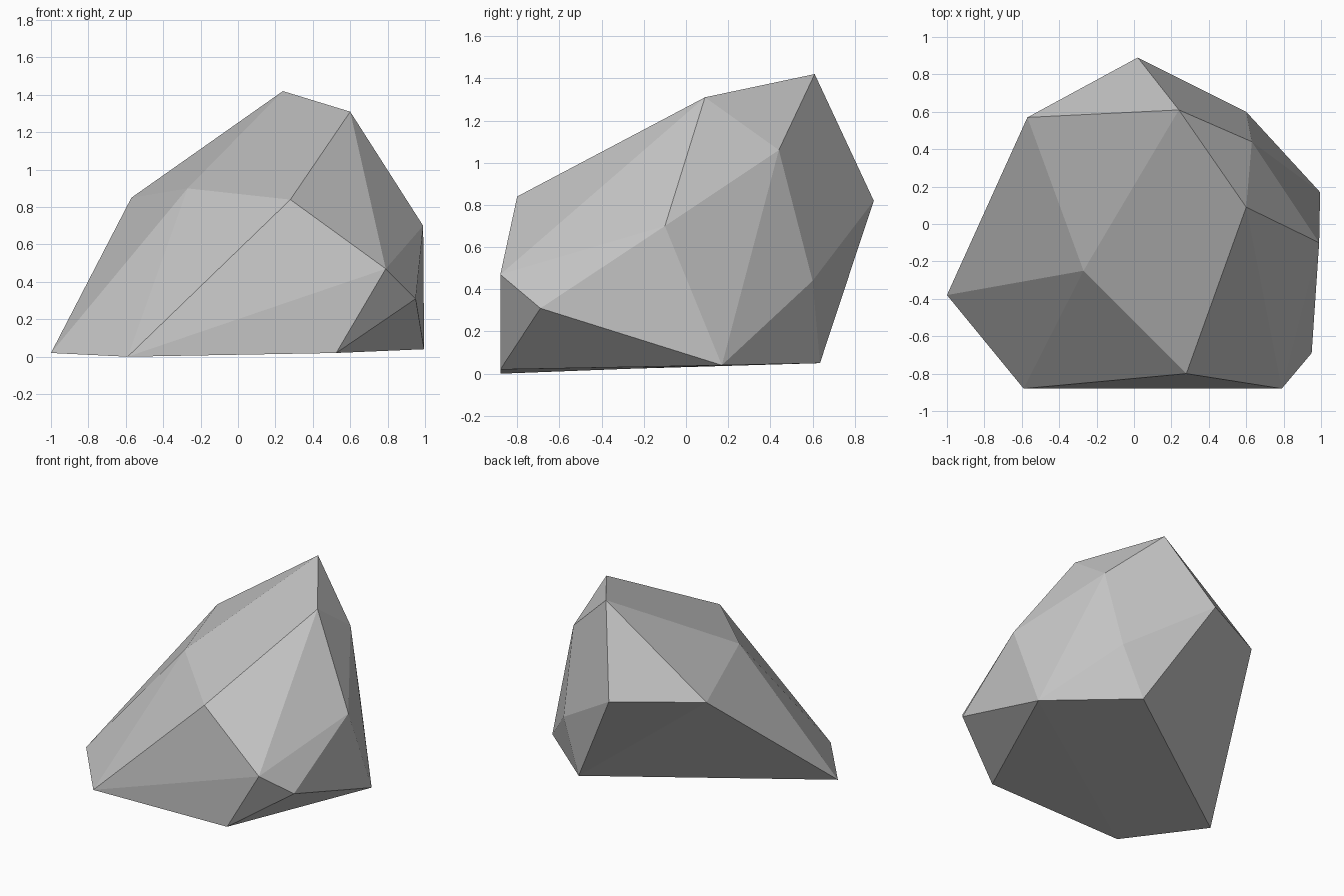
import bpy, bmesh, math

if "Cube" in bpy.data.objects:
    bpy.data.objects.remove(bpy.data.objects["Cube"])

# Corner points of the faceted boulder, grouped by level
base = [(-1, -.38, .02), (-.59, -.88, 0), (.525, -.88, .02), (.995, .17, .04), (.45, .635, .05)]
waist = [(.79, -.88, .47), (.95, -.69, .31), (.99, -.1, .70), (.60, .60, .44),
         (.02, .89, .82), (-.57, .57, .85)]
crown = [(-.27, -.25, .90), (.28, -.80, .84), (.60, .09, 1.31), (.63, .44, 1.06), (.24, .61, 1.42)]

# Wrap the corners in a convex shell and merge nearly flat neighbours
bm = bmesh.new()
for p in base + waist + crown:
    bm.verts.new(p)
bmesh.ops.convex_hull(bm, input=bm.verts[:])
bmesh.ops.dissolve_limit(bm, angle_limit=math.radians(1.5), verts=bm.verts[:], edges=bm.edges[:])
bmesh.ops.recalc_face_normals(bm, faces=bm.faces[:])

mesh = bpy.data.meshes.new("boulder")
bm.to_mesh(mesh)
bm.free()

# Plain grey stone
stone = bpy.data.materials.new("grey stone")
stone.diffuse_color = (.55, .55, .55, 1)
stone.use_nodes = True
stone.node_tree.nodes["Principled BSDF"].inputs["Base Color"].default_value = stone.diffuse_color
mesh.materials.append(stone)
boulder = bpy.data.objects.new("boulder", mesh)
bpy.context.collection.objects.link(boulder)
